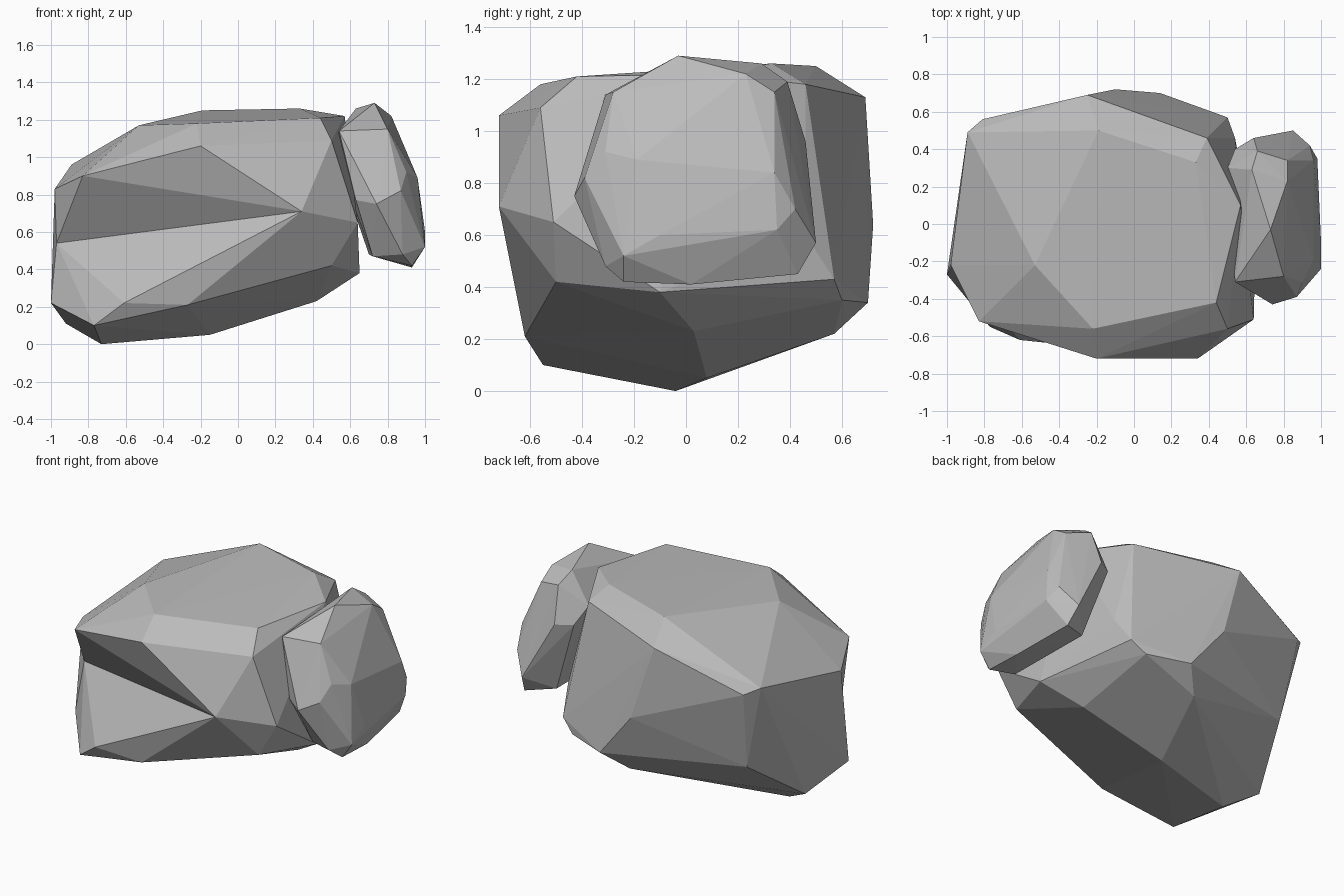
import bpy
import bmesh
from mathutils import Vector

default_cube = bpy.data.objects.get("Cube")
if default_cube:
    bpy.data.objects.remove(default_cube, do_unlink=True)

# One plain stone colour
stone = bpy.data.materials.new("grey_stone")
stone.use_nodes = True
stone_colour = (0.5, 0.5, 0.5, 1)
stone.diffuse_color = stone_colour
shader = next(n for n in stone.node_tree.nodes if n.type == "BSDF_PRINCIPLED")
shader.inputs["Base Color"].default_value = stone_colour
shader.inputs["Roughness"].default_value = 0.9


def add_hull(bm, points):
    """Wrap a faceted shell round the points and drop the unused ones."""
    verts = [bm.verts.new(point) for point in points]
    bmesh.ops.convex_hull(bm, input=verts)
    loose = [vert for vert in bm.verts if not vert.link_faces]
    bmesh.ops.delete(bm, geom=loose, context="VERTS")


def carve_notch(bm, rim, brow, depth_point):
    """Open the shell inside the rim, keep the brow facet, fan to a point."""

    def vert_at(point):
        return min(bm.verts, key=lambda v: (v.co - Vector(point)).length)

    rim_verts = {vert_at(point) for point in rim + brow}
    inside = [face for face in bm.faces if rim_verts.issuperset(face.verts)]
    bmesh.ops.delete(bm, geom=inside, context="FACES")
    bm.faces.new([vert_at(point) for point in brow])
    border = [edge for edge in bm.edges if edge.is_boundary]
    centre = bm.verts.new(depth_point)
    for edge in border:
        bm.faces.new((edge.verts[0], edge.verts[1], centre))


def finish_rock(bm, name):
    """Turn the shell into a flat-shaded stone object."""
    bmesh.ops.recalc_face_normals(bm, faces=bm.faces)
    mesh = bpy.data.meshes.new(name)
    bm.to_mesh(mesh)
    bm.free()
    mesh.materials.append(stone)
    rock = bpy.data.objects.new(name, mesh)
    bpy.context.scene.collection.objects.link(rock)


# Large boulder: corners round the front notch, its brow, then the rest
notch_right, notch_peak = (.34, -.72, .71), (-.53, -.67, .93)
notch_brow = [notch_right, notch_peak, (-.2, -.72, 1.06)]
notch_rim = [
    (-.83, -.52, .9), (-.98, -.22, .83), (-1, -.27, .22),
    (-.77, -.55, .1), (-.61, -.62, .22),
]
boulder_base = [
    (-.73, -.04, 0), (-.15, .08, .05), (.42, .03, .23), (.65, -.1, .38),
    (.5, -.5, .42), (-.27, -.62, .21), (-.92, .07, .11), (-.76, .45, .39),
    (.01, .57, .22), (.14, .7, .34), (.41, .6, .35), (.5, .57, .43),
    (.54, .46, .6), (-.1, .72, .64),
]
boulder_top = [
    (.64, -.51, .65), (-.53, -.22, 1.17), (-.22, -.56, 1.18),
    (.44, -.42, 1.21), (.5, -.56, 1.09), (.57, .1, 1.22),
    (.33, .33, 1.26), (-.19, .5, 1.25), (.39, .46, 1.18),
    (-.25, .69, 1.13), (-.81, .56, .92), (-.89, .49, .96),
]
boulder = bmesh.new()
add_hull(boulder, notch_brow + notch_rim + boulder_base + boulder_top)
carve_notch(boulder, notch_rim, notch_brow, (-.97, -.22, .54))
finish_rock(boulder, "large_boulder")

# Small slab leaning on the boulder's side
slab_top = [
    (.73, -.03, 1.29), (.63, .29, 1.26), (.82, .23, 1.22), (.82, .34, 1.15),
    (.66, .39, 1.19), (.5, .3, 1.06), (.8, -.28, 1.15), (.54, -.31, 1.14),
]
slab_middle = [
    (.64, .46, .96), (.54, .4, .96), (.96, -.19, .89), (.96, .34, .84),
    (.94, .42, .7), (.9, -.31, .92), (.87, -.39, .82), (.74, -.43, .75),
    (.63, -.36, .77),
]
slab_base = [
    (1, -.24, .52), (1, -.1, .6), (.98, .35, .62), (.85, .5, .57),
    (.88, .43, .45), (.93, .02, .41), (.93, -.24, .42), (.88, -.31, .48),
    (.72, -.25, .47), (.7, .35, .48),
]
slab = bmesh.new()
add_hull(slab, slab_top + slab_middle + slab_base)
finish_rock(slab, "small_slab")
